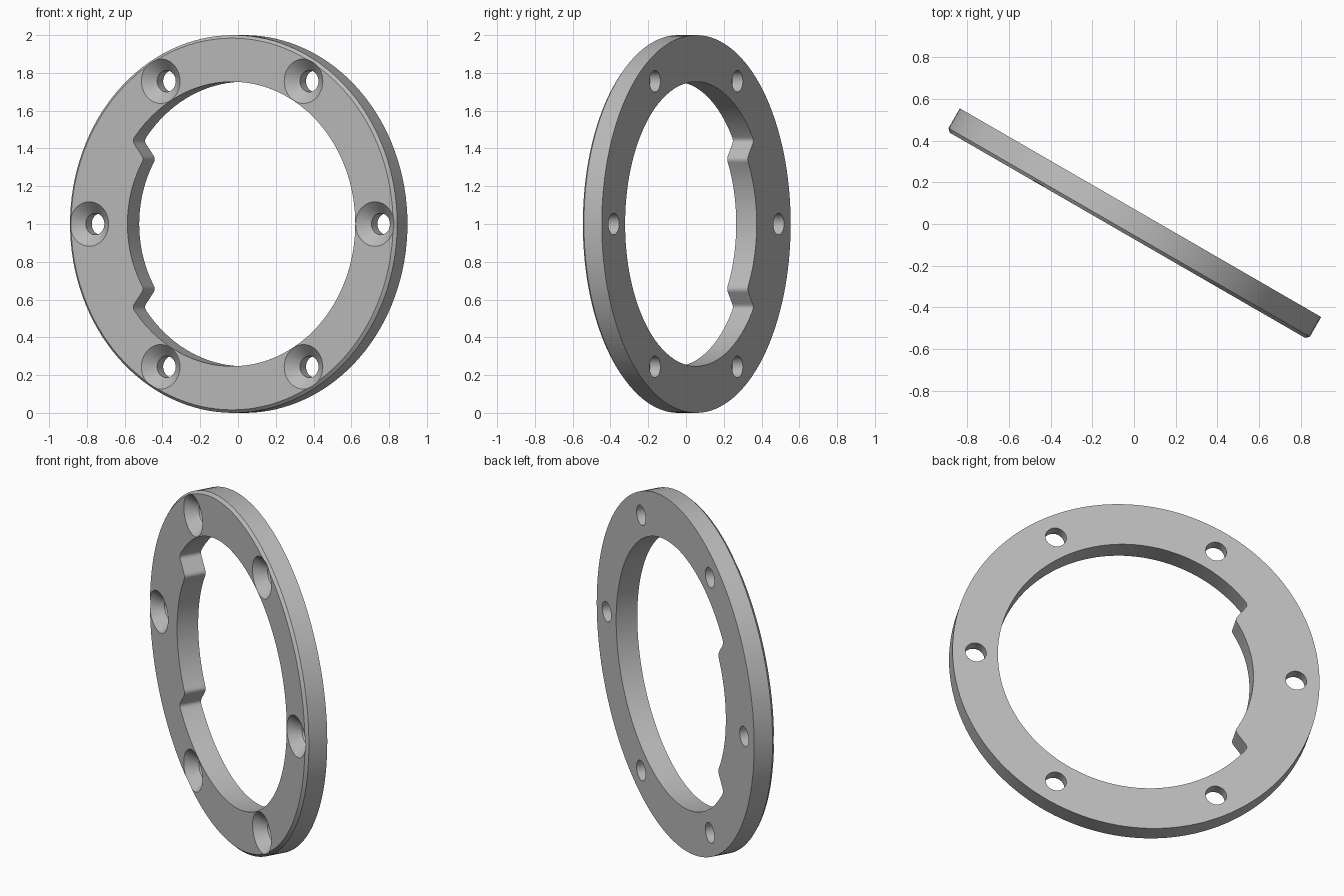
import bpy, bmesh
from math import sin, cos, radians, pi
from mathutils import Vector, Matrix

if "Cube" in bpy.data.objects:
    bpy.data.objects.remove(bpy.data.objects["Cube"], do_unlink=True)

HALF = 0.0625        # half thickness
OUTER, BORE, TAB = 1.0, 0.753, 0.64
CHAMFER = 0.016
HOLE_CIRCLE, HOLE, SINK = 0.873, 0.057, 0.118


def polar(radius, degrees):
    return Vector((radius * cos(radians(degrees)), radius * sin(radians(degrees))))


def lathe(bm, profile, centre, sides):
    """Closed solid turned around the front-back axis from (radius, depth) pairs."""
    rings = []
    for radius, depth in profile:
        ring = []
        for i in range(sides):
            a = 2 * pi * i / sides
            ring.append(bm.verts.new((centre.x + radius * cos(a), depth,
                                      centre.y + radius * sin(a))))
        rings.append(ring)
    for a, b in zip(rings, rings[1:]):
        for i in range(sides):
            j = (i + 1) % sides
            bm.faces.new((a[i], a[j], b[j], b[i]))
    bm.faces.new(rings[0])
    bm.faces.new(rings[-1])


def make_object(name, bm):
    bmesh.ops.recalc_face_normals(bm, faces=bm.faces[:])
    mesh = bpy.data.meshes.new(name)
    bm.to_mesh(mesh)
    bm.free()
    obj = bpy.data.objects.new(name, mesh)
    bpy.context.collection.objects.link(obj)
    return obj


def rounded(before, corner, after, size=0.022, steps=5):
    """Points of a small fillet that replaces a corner."""
    p = corner + (before - corner).normalized() * size
    q = corner + (after - corner).normalized() * size
    return [p.lerp(corner, t / steps).lerp(corner.lerp(q, t / steps), t / steps)
            for t in range(steps + 1)]


def arc(radius, start, end, steps):
    return [polar(radius, start + (end - start) * i / steps) for i in range(steps + 1)]


# Ring body with a chamfered front rim
bm = bmesh.new()
lathe(bm, [(OUTER, HALF), (OUTER, CHAMFER - HALF), (OUTER - CHAMFER, -HALF)],
      Vector((0, 0)), 128)
ring = make_object("flange_ring", bm)

# Bore cutter: round opening with a raised arc tab on the right side
bore_arc = arc(BORE, -144.2, 144.2, 100)
tab_arc = arc(TAB, 147.4, 212.6, 22)
loop = bore_arc + tab_arc
corners = {0, len(bore_arc) - 1, len(bore_arc), len(loop) - 1}
outline = []
for i, point in enumerate(loop):
    if i in corners:
        outline += rounded(loop[i - 1], point, loop[(i + 1) % len(loop)])
    else:
        outline.append(point)
bm = bmesh.new()
face = bm.faces.new([bm.verts.new((p.x, -0.2, p.y)) for p in outline])
sweep = bmesh.ops.extrude_face_region(bm, geom=[face])
bmesh.ops.translate(bm, vec=(0, 0.4, 0),
                    verts=[v for v in sweep["geom"] if isinstance(v, bmesh.types.BMVert)])
bore_cutter = make_object("bore_cutter", bm)

# Six countersunk screw holes
bm = bmesh.new()
for k in range(6):
    lathe(bm, [(HOLE, 0.2), (HOLE, SINK - HOLE - HALF), (SINK + 0.02, -HALF - 0.02)],
          polar(HOLE_CIRCLE, 60 * k), 40)
hole_cutter = make_object("screw_hole_cutter", bm)

# Cut the openings and bake the result
for cutter in (bore_cutter, hole_cutter):
    cutter.hide_render = True
    mod = ring.modifiers.new(cutter.name, "BOOLEAN")
    mod.operation = "DIFFERENCE"
    mod.solver = "EXACT"
    mod.object = cutter
bpy.context.view_layer.update()
baked = bpy.data.meshes.new_from_object(
    ring.evaluated_get(bpy.context.evaluated_depsgraph_get()))
ring.modifiers.clear()
ring.data = baked
for cutter in (bore_cutter, hole_cutter):
    bpy.data.objects.remove(cutter, do_unlink=True)

# Stand the ring upright, turned towards the right
ring.data.transform(Matrix.Translation((0, 0, 1)) @ Matrix.Rotation(radians(-30), 4, "Z"))

# Plain grey finish
grey = bpy.data.materials.new("plain_grey")
grey.use_nodes = True
colour = (0.5, 0.5, 0.5, 1)
grey.diffuse_color = colour
grey.node_tree.nodes["Principled BSDF"].inputs["Base Color"].default_value = colour
ring.data.materials.clear()
ring.data.materials.append(grey)

bpy.ops.object.select_all(action="DESELECT")
ring.select_set(True)
bpy.context.view_layer.objects.active = ring
bpy.ops.object.shade_smooth_by_angle(angle=radians(30))
